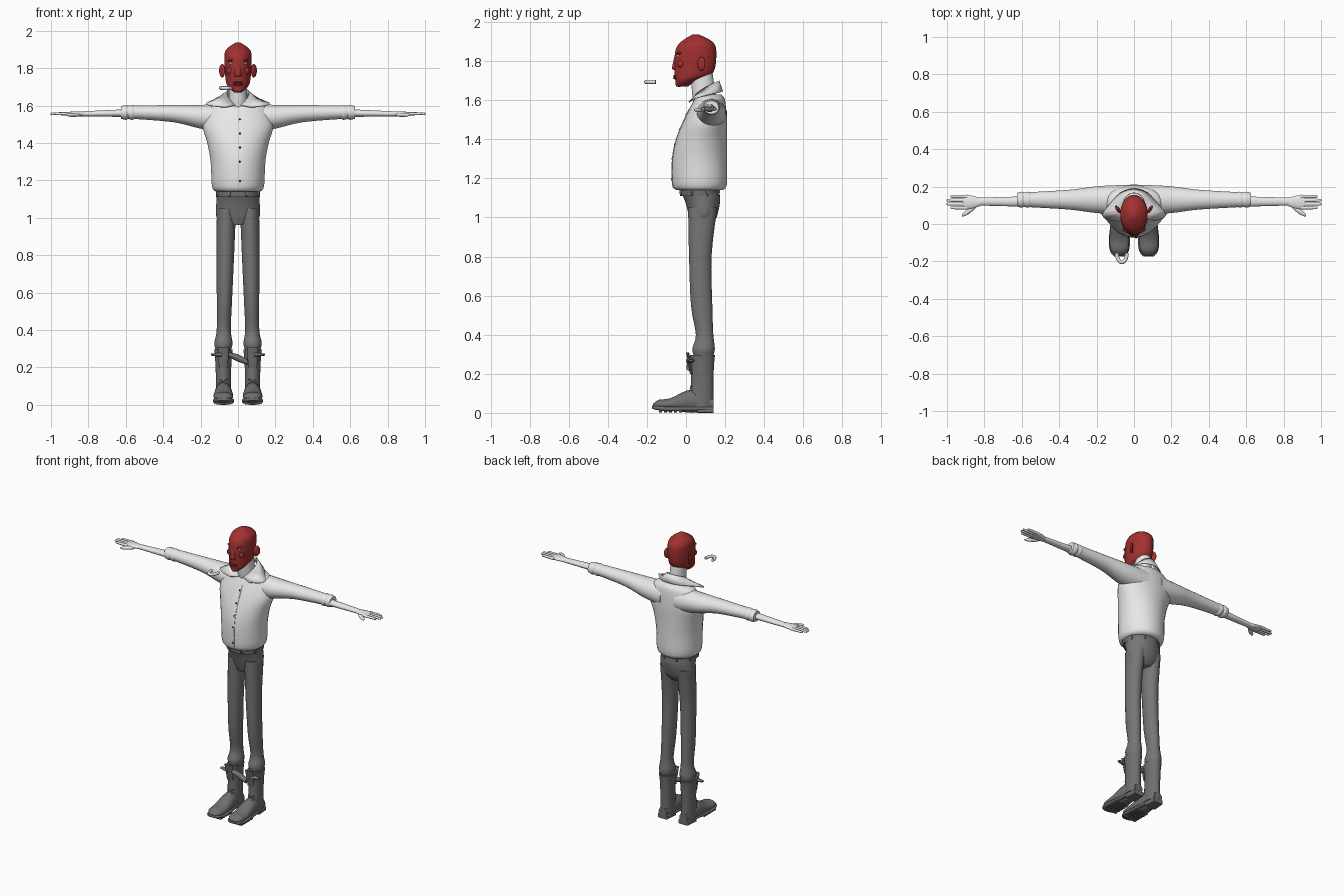
import bpy, bmesh, math
from mathutils import Vector, Matrix

cube = bpy.data.objects.get("Cube")
if cube:
    bpy.data.objects.remove(cube, do_unlink=True)


def material(name, red, green, blue):
    mat = bpy.data.materials.new(name)
    mat.use_nodes = True
    mat.diffuse_color = (red, green, blue, 1)
    mat.node_tree.nodes["Principled BSDF"].inputs["Base Color"].default_value = mat.diffuse_color
    return mat


WHITE = material("white cloth and skin", .8, .8, .8)
RED = material("red head", .36, .03, .03)
GREY = material("grey trousers", .18, .18, .18)
BOOT = material("grey boots", .16, .16, .16)
DARK = material("dark details", .03, .03, .03)


def finish(name, bm, mat):
    """Turn a bmesh into a smooth object that keeps its hard rims."""
    bmesh.ops.recalc_face_normals(bm, faces=bm.faces)
    for face in bm.faces:
        face.smooth = True
    mesh = bpy.data.meshes.new(name)
    bm.to_mesh(mesh)
    bm.free()
    mesh.set_sharp_from_angle(angle=math.radians(50))
    mesh.materials.append(mat)
    part = bpy.data.objects.new(name, mesh)
    bpy.context.collection.objects.link(part)
    return part


def smooth_rings(sections, steps=4):
    """Spline through the given sections."""
    pts = [Vector(section) for section in sections]
    pts = [pts[0], *pts, pts[-1]]
    rings = []
    for a, b, c, d in zip(pts, pts[1:], pts[2:], pts[3:]):
        for step in range(steps):
            t = step / steps
            rings.append(b + ((c - a) * t + (2 * a - 5 * b + 4 * c - d) * t ** 2
                              + (3 * b - a - 3 * c + d) * t ** 3) / 2)
    return rings + [pts[-1]]


def loft(name, axis, mat, sections, offset=0, lean=0, side=1, sides=24, power=2):
    """Skin rings given as (along, height or depth, half width, half depth).

    The remaining coordinate is offset + lean * along."""
    bm = bmesh.new()
    loops = []
    for along, centre, width, depth in smooth_rings(sections):
        loop = []
        for i in range(sides):
            angle = math.tau * (i + .5) / sides
            c, s = math.cos(angle), math.sin(angle)
            u = offset + lean * along + width * math.copysign(abs(c) ** (2 / power), c)
            v = centre + depth * math.copysign(abs(s) ** (2 / power), s)
            x, y, z = {"x": (along, u, v), "y": (u, along, v), "z": (u, v, along)}[axis]
            loop.append(bm.verts.new((x * side, y, z)))
        loops.append(loop)
    for low, high in zip(loops, loops[1:]):
        for i in range(sides):
            j = (i + 1) % sides
            bm.faces.new((low[i], low[j], high[j], high[i]))
    bm.faces.new(loops[0])
    bm.faces.new(loops[-1])
    return finish(name, bm, mat)


def ball(name, mat, place, size, turn=0):
    bm = bmesh.new()
    bmesh.ops.create_uvsphere(bm, u_segments=20, v_segments=12, radius=1)
    bm.transform(Matrix.Translation(place) @ Matrix.Rotation(turn, 4, "Z")
                 @ Matrix.Diagonal((*size, 1)))
    return finish(name, bm, mat)


def tube(name, mat, points, radius):
    curve = bpy.data.curves.new(name, "CURVE")
    curve.dimensions = "3D"
    curve.bevel_depth = radius
    curve.use_fill_caps = True
    spline = curve.splines.new("POLY")
    spline.points.add(len(points) - 1)
    for point, place in zip(spline.points, points):
        point.co = (*place, 1)
    curve.materials.append(mat)
    part = bpy.data.objects.new(name, curve)
    bpy.context.collection.objects.link(part)
    return part


# Shirt body with a puffed hem and sloping shoulders
torso = [(1.14, .07, .12, .12), (1.17, .07, .14, .14), (1.3, .07, .147, .14),
         (1.4, .08, .165, .13), (1.5, .1, .19, .11), (1.6, .12, .15, .08), (1.63, .12, .08, .06)]
loft("shirt_body", "z", WHITE, torso, sides=32)

# Button seam following the front of the shirt
front = [(y - depth, z) for z, y, width, depth in smooth_rings(torso)][2:19]
tube("button_seam", WHITE, [(.02, y, z) for y, z in front], .002)
for y, z in front[3::3]:
    ball("shirt_button", DARK, (.01, y, z), (.005, .005, .005))

# Neck and spread collar
loft("neck", "z", WHITE, [(1.57, .1, .06, .06), (1.64, .09, .05, .06), (1.75, .08, .045, .055)])
bm = bmesh.new()
rows = []
for i in range(25):
    angle = math.tau * (i - 12) / 26 + math.pi / 2
    c, s = math.cos(angle), math.sin(angle)
    back = (1 + s) / 2
    spread = .11 + .2 * (1 - back) ** 3
    rows.append([bm.verts.new(place) for place in (
        (.06 * c, .1 + .07 * s, 1.59 + .11 * math.sqrt(back)),
        (spread * c, .1 + .09 * s, 1.585 + .06 * math.sqrt(back)))])
for here, there in zip(rows, rows[1:]):
    bm.faces.new((here[0], there[0], there[1], here[1]))
finish("collar", bm, WHITE).modifiers.new("thickness", "SOLIDIFY").thickness = .006

# Skull and jaw in one skin, then the face
loft("head", "z", RED, [(1.67, -.02, .02, .03), (1.7, 0, .053, .055), (1.74, .04, .067, .1),
                        (1.85, .05, .074, .106), (1.9, .055, .063, .08), (1.937, .05, .012, .015)])
loft("nose", "z", RED, [(1.755, -.05, .015, .014), (1.77, -.053, .019, .018),
                        (1.85, -.04, .01, .012)])
ball("chin", RED, (0, -.035, 1.685), (.027, .02, .017))
ball("mouth_line", DARK, (0, -.05, 1.718), (.028, .014, .002))
for z in (1.712, 1.724):
    ball("lip", RED, (0, -.05, z), (.027, .016, .006))
for s in (1, -1):
    ball("ear", RED, (s * .085, .078, 1.786), (.01, .024, .036), -s * .6)
    ball("cheekbone", RED, (s * .042, -.026, 1.785), (.02, .018, .02))
    ball("eye", WHITE, (s * .033, -.036, 1.826), (.013, .01, .007))
    ball("pupil", DARK, (s * .032, -.045, 1.826), (.004, .003, .005))
    ball("brow", RED, (s * .034, -.036, 1.84), (.022, .013, .007), s * .3)

# Loose dental plate floating in front of the face
arch = [math.pi * i / 12 for i in range(13)]
tube("dental_plate", WHITE, [(-.065 - .027 * math.cos(angle), -.155 - .05 * math.sin(angle), 1.693)
                             for angle in arch], .01)

# Waistband, belt loops and seat of the trousers
loft("waistband", "z", BOOT, [(1.11, .07, .118, .102), (1.145, .07, .12, .104)])
loft("trouser_seat", "z", GREY, [(.96, .08, .06, .05), (1, .087, .115, .07),
                                 (1.08, .085, .117, .09), (1.14, .07, .116, .1)])
for i in range(8):
    angle = math.tau * (i + .5) / 8
    ball("belt_loop", GREY, (.12 * math.cos(angle), .07 + .105 * math.sin(angle), 1.13),
         (.006, .006, .02))

for side, label in ((1, "left_"), (-1, "right_")):
    # Sleeve, rolled cuff and forearm
    loft(label + "sleeve", "x", WHITE, [(.05, 1.53, .08, .08), (.2, 1.54, .072, .064),
                                        (.35, 1.557, .053, .046), (.6, 1.565, .038, .034)],
         offset=.13, side=side)
    for start in (.55, .585):
        loft(label + "rolled_cuff", "x", WHITE, [(start, 1.563, .036, .034),
                                                 (start + .015, 1.563, .043, .04),
                                                 (start + .04, 1.563, .037, .034)],
             offset=.13, side=side)
    loft(label + "forearm", "x", WHITE, [(.58, 1.56, .028, .021), (.83, 1.555, .021, .014)],
         offset=.12, side=side)

    # Hand with four fingers and a thumb
    loft(label + "palm", "x", WHITE, [(.82, 1.555, .02, .013), (.87, 1.556, .036, .013),
                                      (.915, 1.556, .034, .009)], offset=.117, side=side)
    for i in range(4):
        tip = 1 - .02 * (i in (0, 3))
        loft(label + "finger", "x", WHITE, [(.89, 1.556, .01, .009), (tip - .01, 1.556, .008, .007),
                                            (tip, 1.555, .003, .003)],
             offset=.087 + .02 * i, side=side, sides=10)
    ball(label + "thumb", WHITE, (side * .88, .072, 1.55), (.05, .013, .011), -side * .65)

    # Trouser leg bagging at knee and ankle
    loft(label + "trouser_leg", "z", GREY, [
        (.29, .09, .04, .05), (.33, .09, .049, .058), (.4, .095, .038, .045), (.55, .08, .041, .055),
        (.8, .073, .047, .058), (1.05, .085, .052, .075)], offset=.085, lean=-.022, side=side)

    # Boot shaft, foot, sole, heel and cleats
    boot = dict(offset=.078, side=side)
    loft(label + "boot_shaft", "z", BOOT, [(.03, .078, .042, .064), (.16, .083, .041, .058),
                                           (.25, .084, .045, .06), (.295, .084, .05, .065)], **boot)
    loft(label + "boot_foot", "y", BOOT, [(.14, .045, .03, .03), (.03, .06, .045, .06),
                                          (-.08, .045, .053, .03), (-.14, .042, .047, .025),
                                          (-.17, .035, .02, .01)], **boot)
    loft(label + "boot_sole", "y", BOOT, [(.14, .02, .036, .012), (.03, .022, .045, .01),
                                          (-.09, .02, .057, .012), (-.15, .026, .048, .011),
                                          (-.175, .03, .025, .008)], power=4, **boot)
    loft(label + "boot_heel", "y", BOOT, [(.14, .01, .036, .01), (.06, .01, .043, .01)],
         power=5, **boot)
    for i in range(5):
        start = -.02 - .026 * i
        loft(label + "sole_cleat", "y", BOOT, [(start, .01, .05, .007), (start - .015, .01, .05, .007)],
             power=5, **boot)

    # Crossed laces, tongue and loose top flap
    for i in range(6):
        z = .1 + .026 * i
        y = .01 + .012 * min(i, 2)
        for way in (1, -1):
            ends = [(side * .078 + .022 * way * step, y + .008 * abs(step), z + .011 * step)
                    for step in (-1, 0, 1)]
            tube(label + "lace", BOOT, ends, .003)
    loft(label + "boot_tongue", "z", BOOT, [(.2, .028, .024, .008), (.31, .008, .03, .008)], **boot)
    loft(label + "boot_flap", "x", BOOT, [(.085, .268, .025, .014), (.145, .268, .01, .005)],
         offset=.024, side=side)

# Strap sagging between the boots
loft("inner_strap", "x", BOOT, [(-.05, .268, .02, .012), (0, .25, .018, .02), (.05, .228, .02, .014)],
     offset=.022)
